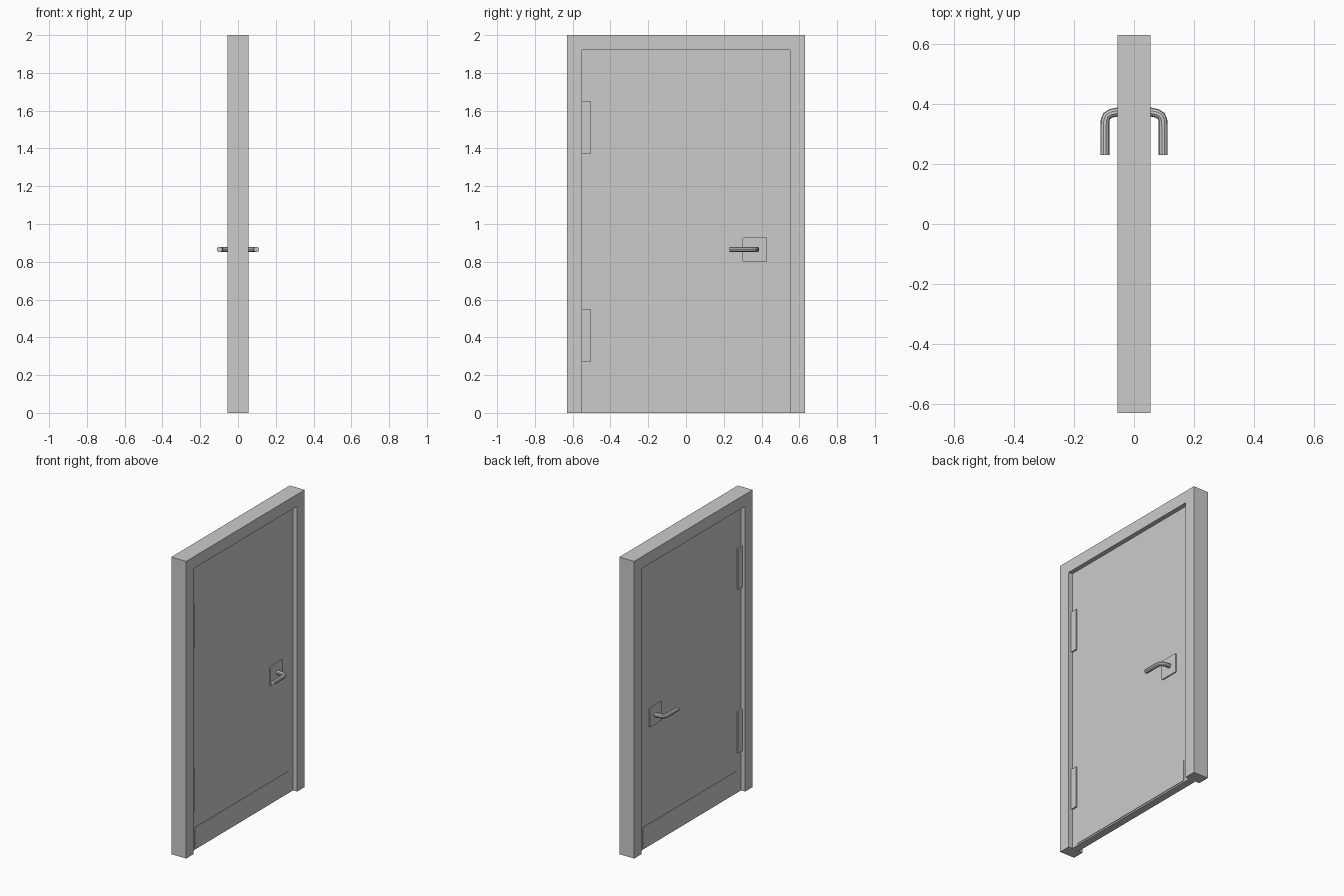
import bpy, bmesh
from mathutils import Vector

if "Cube" in bpy.data.objects:
    bpy.data.objects.remove(bpy.data.objects["Cube"])

HALF_W, HEIGHT, FRAME_X = 0.63, 2.0, 0.055     # outer frame
OPEN_W, OPEN_H, LEAF_X = 0.55, 1.92, 0.025     # opening and door leaf
HANDLE_Y, HANDLE_Z = 0.373, 0.865


def box(name, lo, hi, bevel=0.0):
    lo, hi = Vector(lo), Vector(hi)
    bm = bmesh.new()
    bmesh.ops.create_cube(bm, size=1)
    bmesh.ops.scale(bm, vec=hi - lo, verts=bm.verts)
    bmesh.ops.translate(bm, vec=(lo + hi) / 2, verts=bm.verts)
    if bevel:
        edges = [e for e in bm.edges
                 if abs(e.verts[0].co.x - e.verts[1].co.x) > 1e-5]
        bmesh.ops.bevel(bm, geom=edges, offset=bevel, segments=3,
                        profile=0.5, affect='EDGES')
    bmesh.ops.recalc_face_normals(bm, faces=bm.faces)
    return add(name, bm)


def add(name, bm):
    mesh = bpy.data.meshes.new(name)
    bm.to_mesh(mesh)
    bm.free()
    obj = bpy.data.objects.new(name, mesh)
    bpy.context.collection.objects.link(obj)
    return obj


# Door frame: U-shaped profile extruded through the wall
outline = [(-HALF_W, 0), (-HALF_W, HEIGHT), (HALF_W, HEIGHT), (HALF_W, 0),
           (OPEN_W, 0), (OPEN_W, OPEN_H), (-OPEN_W, OPEN_H), (-OPEN_W, 0)]
bm = bmesh.new()
face = bm.faces.new([bm.verts.new((-FRAME_X, y, z)) for y, z in outline])
ext = bmesh.ops.extrude_face_region(bm, geom=[face], use_keep_orig=True)
moved = [g for g in ext["geom"] if isinstance(g, bmesh.types.BMVert)]
bmesh.ops.translate(bm, vec=(2 * FRAME_X, 0, 0), verts=moved)
bmesh.ops.recalc_face_normals(bm, faces=bm.faces)
add("door_frame", bm)

# Door leaf, recessed on both sides
box("door_leaf", (-LEAF_X, -OPEN_W, 0), (LEAF_X, OPEN_W, OPEN_H))


def plate(name, side, y0, y1, z0, z1, thick, bevel=0.0):
    a, b = sorted((side * (LEAF_X - 0.002), side * (LEAF_X + thick)))
    return box(name, (a, y0, z0), (b, y1, z1), bevel)


def lever(name, side):
    # Bent round bar: spindle out of the door, then along the leaf
    curve = bpy.data.curves.new(name, 'CURVE')
    curve.dimensions = '3D'
    curve.bevel_depth = 0.015
    curve.bevel_resolution = 3
    curve.use_fill_caps = True
    path = [(0.02, 0.0), (0.058, 0.0), (0.077, -0.004), (0.09, -0.012),
            (0.096, -0.026), (0.0975, -0.045), (0.0975, -0.143)]
    spline = curve.splines.new('POLY')
    spline.points.add(len(path) - 1)
    for p, (x, dy) in zip(spline.points, path):
        p.co = (side * x, HANDLE_Y + dy, HANDLE_Z, 1)
    obj = bpy.data.objects.new(name, curve)
    bpy.context.collection.objects.link(obj)
    bpy.ops.object.select_all(action='DESELECT')
    obj.select_set(True)
    bpy.context.view_layer.objects.active = obj
    bpy.ops.object.convert(target='MESH')
    bpy.ops.object.shade_smooth_by_angle()


# Hardware repeated on both faces of the door
for tag, side in (("left", -1), ("right", 1)):
    plate(f"kick_plate_{tag}", side, -0.5, 0.5, 0.01, 0.15, 0.004)
    plate(f"handle_plate_{tag}", side, 0.30, 0.43, 0.80, 0.93, 0.008, 0.006)
    for level, z in (("lower", 0.27), ("upper", 1.37)):
        plate(f"hinge_{level}_{tag}", side, -OPEN_W, -0.505, z, z + 0.28, 0.01)
    lever(f"handle_lever_{tag}", side)
